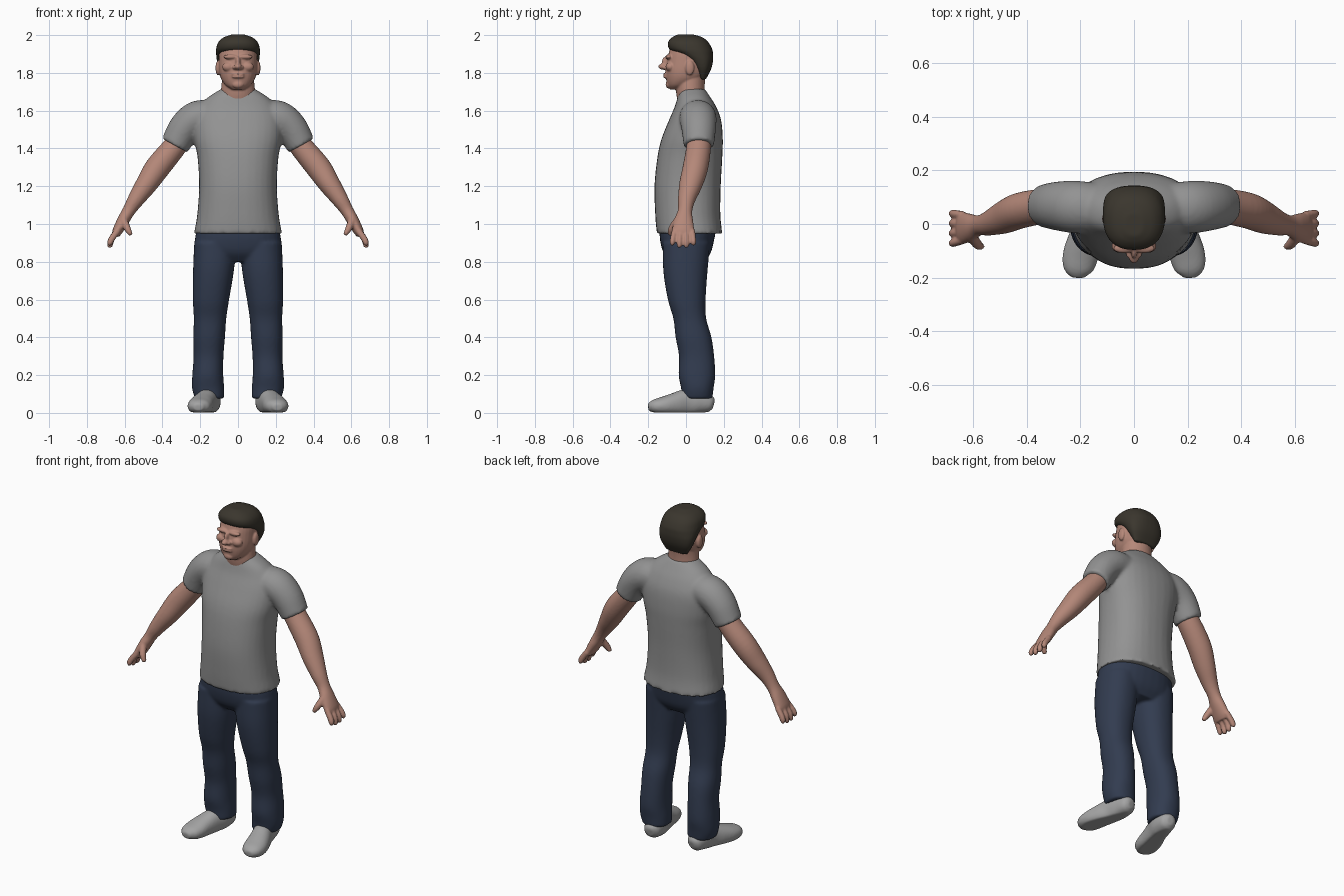
import bpy
import bmesh
from math import cos, sin, pi, copysign
from mathutils import Vector, Matrix

cube = bpy.data.objects.get("Cube")
if cube:
    bpy.data.objects.remove(cube)


def material(name, rgb):
    mat = bpy.data.materials.new(name)
    mat.use_nodes = True
    colour = (*rgb, 1)
    mat.diffuse_color = colour
    shader = next(n for n in mat.node_tree.nodes if n.type == "BSDF_PRINCIPLED")
    shader.inputs["Base Color"].default_value = colour
    shader.inputs["Roughness"].default_value = .8
    return mat


shirt_grey = material("shirt grey", (.29, .29, .29))
shoe_grey = material("shoe grey", (.37, .37, .37))
denim = material("dark denim", (.032, .045, .08))
skin = material("skin", (.46, .245, .19))
hair_brown = material("hair brown", (.043, .037, .027))


def spline(rings, steps):
    """Catmull-Rom interpolation through the ring parameters."""
    pts = [Vector(r) for r in rings]
    pts = [pts[0] * 2 - pts[1]] + pts + [pts[-1] * 2 - pts[-2]]
    out = []
    for p, q, r, s in zip(pts, pts[1:], pts[2:], pts[3:]):
        for k in range(steps):
            t = k / steps
            out.append(q + (r - p) * (t / 2)
                       + (p * 2 - q * 5 + r * 4 - s) * (t * t / 2)
                       + (q * 3 - p - r * 3 + s) * (t ** 3 / 2))
    return out + [pts[-2]]


def loft(bm, rings, side=1, upright=True, ref=(0, 1, 0), power=2, floor=None, steps=5, count=32):
    """Skin rings of (x, y, z, half width, half depth) into a closed volume."""
    rings = spline(rings, steps)
    loops = []
    for i, ring in enumerate(rings):
        centre = Vector(ring[:3])
        if upright:
            along = Vector((0, 0, 1))
        else:
            ahead, behind = rings[min(i + 1, len(rings) - 1)], rings[max(i - 1, 0)]
            along = (Vector(ahead[:3]) - Vector(behind[:3])).normalized()
        depth = Vector(ref)
        depth = (depth - along * depth.dot(along)).normalized()
        width = depth.cross(along)
        a, b = max(ring[3], .004), max(ring[4], .004)
        loop = []
        for k in range(count):
            c, s = cos(2 * pi * k / count), sin(2 * pi * k / count)
            p = (centre + width * a * copysign(abs(c) ** (2 / power), c)
                 + depth * b * copysign(abs(s) ** (2 / power), s))
            p.x *= side
            if floor is not None:
                p.z = max(p.z, floor)
            loop.append(bm.verts.new(p))
        loops.append(loop)
    for low, high in zip(loops, loops[1:]):
        for k in range(count):
            n = (k + 1) % count
            bm.faces.new((low[k], low[n], high[n], high[k]))
    bm.faces.new(loops[0])
    bm.faces.new(loops[-1])


def blob(bm, centre, radii):
    matrix = Matrix.Translation(centre) @ Matrix.Diagonal((*radii, 1))
    bmesh.ops.create_uvsphere(bm, u_segments=24, v_segments=16, radius=1, matrix=matrix)


def profile(rows):
    """Centred rings from rows of (z, half width, front y, back y)."""
    return [(0, (f + k) / 2, z, w, (k - f) / 2) for z, w, f, k in rows]


def finish(bm, name, mat, voxel, smoothing):
    """Fuse the volumes of a part into one smooth surface."""
    bmesh.ops.recalc_face_normals(bm, faces=bm.faces)
    mesh = bpy.data.meshes.new(name)
    for face in bm.faces:
        face.smooth = True
    bm.to_mesh(mesh)
    bm.free()
    mesh.materials.append(mat)
    obj = bpy.data.objects.new(name, mesh)
    bpy.context.collection.objects.link(obj)
    fuse = obj.modifiers.new("fuse", "REMESH")
    fuse.mode = "VOXEL"
    fuse.voxel_size = voxel
    fuse.use_smooth_shade = True
    relax = obj.modifiers.new("relax", "SMOOTH")
    relax.factor = .5
    relax.iterations = smoothing
    return obj


# T-shirt: torso with two short sleeves
bm = bmesh.new()
loft(bm, profile([
    (.95, .233, -.155, .192), (1.05, .216, -.163, .182), (1.2, .206, -.167, .184),
    (1.35, .214, -.152, .192), (1.45, .232, -.13, .195), (1.55, .235, -.09, .186),
    (1.62, .205, -.06, .16), (1.67, .16, -.045, .13), (1.715, .09, -.03, .1)]), power=2.3)
sleeve = [(.12, .06, 1.57, .08, .09), (.21, .063, 1.562, .092, .098),
          (.28, .067, 1.51, .086, .092), (.335, .068, 1.416, .077, .08)]
for side in (1, -1):
    loft(bm, sleeve, side, upright=False)
finish(bm, "t_shirt", shirt_grey, .01, 6)

# Jeans: hips and two slightly bent legs
bm = bmesh.new()
loft(bm, profile([
    (1.0, .212, -.14, .165), (.92, .228, -.138, .15), (.85, .228, -.12, .132),
    (.8, .18, -.08, .1)]), power=2.3)
leg = [(.12, .003, .9, .112, .125), (.13, -.003, .75, .108, .117), (.143, .004, .6, .096, .1),
       (.148, .02, .5, .086, .087), (.153, .04, .4, .084, .095), (.156, .056, .3, .079, .093),
       (.16, .058, .2, .082, .097), (.158, .06, .13, .085, .086), (.15, .06, .075, .078, .08)]
for side in (1, -1):
    loft(bm, leg, side, power=2.2)
finish(bm, "jeans", denim, .009, 5)

# Shoes, toes turned out
shoe = [(.14, .146, .045, .02, .025), (.143, .125, .05, .046, .046), (.15, .06, .06, .058, .066),
        (.165, 0, .056, .056, .07), (.185, -.06, .046, .062, .06), (.2, -.12, .038, .066, .048),
        (.208, -.17, .034, .055, .036), (.21, -.2, .03, .024, .018)]
for side, word in ((1, "left"), (-1, "right")):
    bm = bmesh.new()
    loft(bm, shoe, side, upright=False, ref=(0, 0, 1), power=2.2, floor=.003)
    finish(bm, word + "_shoe", shoe_grey, .007, 3)

# Arms with palm, fingers and thumb
arm = [(.27, .067, 1.5, .058, .062), (.335, .067, 1.41, .062, .065), (.425, .05, 1.3, .066, .067),
       (.485, .025, 1.21, .057, .061), (.54, .003, 1.13, .044, .046), (.578, -.005, 1.07, .034, .038),
       (.607, -.012, 1.02, .032, .05), (.637, -.015, .965, .027, .059), (.648, -.015, .94, .02, .054)]
thumb = [(.605, -.045, 1.02, .02, .02), (.585, -.075, .975, .018, .019), (.567, -.085, .942, .011, .012)]
for side, word in ((1, "left"), (-1, "right")):
    bm = bmesh.new()
    loft(bm, arm, side, upright=False)
    loft(bm, thumb, side, upright=False, count=16)
    for i in range(4):
        y = -.06 + .031 * i
        reach = .012 if i in (1, 2) else 0
        finger = [(.637, y, .965, .017, .015), (.668, y * 1.15, .922, .017, .015),
                  (.677, y * 1.2, .9 - reach, .015, .014), (.675, y * 1.2, .887 - reach, .008, .008)]
        loft(bm, finger, side, upright=False, count=16)
    finish(bm, word + "_arm", skin, .006, 3)

# Head: neck, skull, ears and face features
bm = bmesh.new()
loft(bm, profile([
    (1.6, .09, -.03, .11), (1.68, .092, -.05, .1), (1.75, .086, -.055, .1), (1.82, .08, -.05, .11)]))
loft(bm, profile([
    (1.712, .032, -.085, -.02), (1.735, .066, -.098, .03), (1.77, .09, -.106, .09),
    (1.81, .1, -.108, .115), (1.86, .102, -.102, .13), (1.91, .1, -.09, .13),
    (1.95, .085, -.074, .115), (1.98, .04, -.03, .07)]), power=2.2)
blob(bm, (0, -.118, 1.833), (.02, .029, .017))
blob(bm, (0, -.104, 1.858), (.013, .024, .03))
blob(bm, (0, -.092, 1.738), (.03, .016, .02))
for z in (1.779, 1.793):
    blob(bm, (0, -.107, z), (.034, .014, .007))
for side in (1, -1):
    blob(bm, (side * .106, .02, 1.826), (.013, .024, .039))
    blob(bm, (side * .038, -.091, 1.885), (.04, .018, .013))
    blob(bm, (side * .05, -.083, 1.832), (.034, .025, .025))
    blob(bm, (side * .018, -.113, 1.829), (.012, .014, .011))
finish(bm, "head", skin, .005, 3)

# Short swept hair, receding toward the nape
bm = bmesh.new()
loft(bm, profile([
    (1.765, .07, .075, .105), (1.82, .1, .045, .133), (1.865, .112, .01, .143),
    (1.9, .116, -.045, .143), (1.925, .116, -.088, .139), (1.96, .106, -.096, .12),
    (1.987, .078, -.075, .09), (2.003, .035, -.045, .04)]), power=2.4)
finish(bm, "hair", hair_brown, .006, 3)
